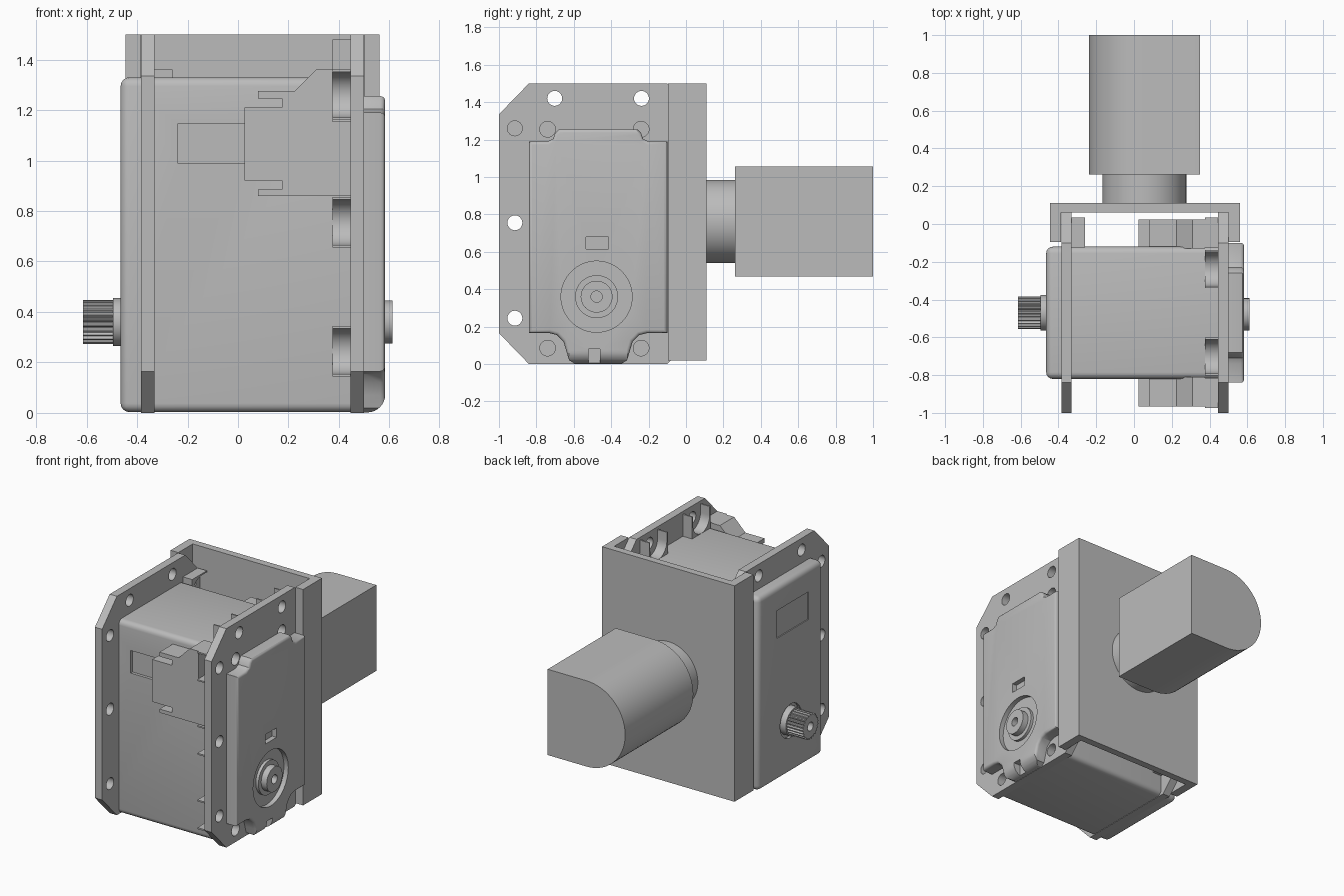
import bpy, bmesh, math

if "Cube" in bpy.data.objects:
    bpy.data.objects.remove(bpy.data.objects["Cube"], do_unlink=True)

GREY = (0.5, 0.5, 0.5, 1)
mat = bpy.data.materials.new("plain_grey")
mat.use_nodes = True
mat.diffuse_color = GREY
mat.node_tree.nodes["Principled BSDF"].inputs["Base Color"].default_value = GREY

MID = -0.47            # middle of the gearbox in y
SHAFT = (MID, 0.36)    # output shaft in y, z


def flip(y):
    return 2 * MID - y


def circle(cy, cz, r, n=40):
    return [(cy + r * math.cos(2 * math.pi * i / n), cz + r * math.sin(2 * math.pi * i / n)) for i in range(n)]


def rect(a0, b0, a1, b1):
    return [(a0, b0), (a1, b0), (a1, b1), (a0, b1)]


def prism(name, axis, lo, hi, *outlines):
    """Extrude one or more outlines along an axis from lo to hi."""
    place = {"x": lambda a, b, t: (t, a, b), "y": lambda a, b, t: (a, t, b), "z": lambda a, b, t: (a, b, t)}[axis]
    bm = bmesh.new()
    for pts in outlines:
        ends = [[bm.verts.new(place(a, b, t)) for a, b in pts] for t in (lo, hi)]
        bm.faces.new(ends[0])
        bm.faces.new(ends[1][::-1])
        for i in range(len(pts)):
            j = (i + 1) % len(pts)
            bm.faces.new((ends[0][j], ends[0][i], ends[1][i], ends[1][j]))
    bmesh.ops.recalc_face_normals(bm, faces=bm.faces)
    mesh = bpy.data.meshes.new(name)
    bm.to_mesh(mesh)
    bm.free()
    mesh.materials.append(mat)
    obj = bpy.data.objects.new(name, mesh)
    bpy.context.collection.objects.link(obj)
    return obj


def apply(obj, mod):
    bpy.context.view_layer.objects.active = obj
    bpy.ops.object.modifier_apply(modifier=mod.name)


def cut(obj, cutter):
    mod = obj.modifiers.new("cut", "BOOLEAN")
    mod.operation = "DIFFERENCE"
    mod.solver = "EXACT"
    mod.object = cutter
    apply(obj, mod)
    bpy.data.objects.remove(cutter, do_unlink=True)


def round_edges(obj, width, keep):
    """Bevel sharp edges whose two ends both pass the keep rule or not."""
    bm = bmesh.new()
    bm.from_mesh(obj.data)
    edges = [e for e in bm.edges if e.calc_face_angle(0) > 0.9 and keep(e)]
    bmesh.ops.bevel(bm, geom=edges, offset=width, segments=4, profile=0.5, affect="EDGES", clamp_overlap=True)
    bm.to_mesh(obj.data)
    bm.free()


# Gear housing, rounded except where it meets the right plate
body = prism("housing", "x", -0.465, 0.445, rect(-0.82, 0.003, -0.12, 1.33))
round_edges(body, 0.035, lambda e: not all(v.co.x > 0.4 for v in e.verts))
for y in (-0.82, -0.12):
    cut(body, prism("panel_cutter", "y", y - 0.02, y + 0.02, rect(-0.24, 0.99, 0.03, 1.145)))
cut(body, prism("label_cutter", "x", -0.48, -0.458, rect(-0.66, 0.98, -0.32, 1.17)))
cut(body, prism("seat_cutter", "x", -0.48, -0.445, circle(*SHAFT, 0.115)))

# Two octagonal side plates with mounting holes
half = [(MID, 0), (-0.84, 0), (-1, 0.165), (-1, 1.335), (-0.84, 1.5), (MID, 1.5)]
outline = half + [(flip(y), z) for y, z in half[::-1][1:-1]]
outline = outline[1:5] + [p for p in outline[6:]]
HOLE_Z = (0.245, 0.755, 1.26)
TOP_Y = (MID - 0.232, MID + 0.232)
holes = [circle(y, z, 0.04, 24) for z in HOLE_Z for y in (-0.915, flip(-0.915))]
holes += [circle(y, 1.42, 0.04, 24) for y in TOP_Y]
screws = [circle(y, z, 0.042, 24) for y in (-0.74, -0.24) for z in (0.085, 1.255)]
left_plate = prism("left_side_plate", "x", -0.385, -0.33, outline)
cut(left_plate, prism("hole_cutter", "x", -0.5, -0.2, *holes))
right_plate = prism("right_side_plate", "x", 0.445, 0.5, outline)
cut(right_plate, prism("hole_cutter", "x", 0.4, 0.6, *holes, *screws))

# Rounded pockets between ribs, one behind each mounting hole
arc = [(0.09 * math.cos(math.pi * i / 16), -0.09 * math.sin(math.pi * i / 16)) for i in range(17)]
pocket = [(-0.1, -0.1), (0.1, -0.1), (0.1, 0.06), (0.09, 0.06)] + arc + [(-0.09, 0.06), (-0.1, 0.06)]


def front_rib(z):
    return [(-0.915 - v, z + u) for u, v in pocket]


def back_rib(z):
    return [(flip(-0.915) + v, z + u) for u, v in pocket]


def top_rib(y):
    return [(y + u, 1.42 + v) for u, v in pocket]


prism("right_ribs", "x", 0.375, 0.447, *[f(z) for z in HOLE_Z for f in (front_rib, back_rib)],
      *[top_rib(y) for y in TOP_Y])
prism("left_back_ribs", "x", -0.332, -0.26, *[back_rib(z) for z in HOLE_Z])

# Stepped connector blocks on the front and back of the housing
step = [(0.375, 0.86), (0.08, 0.86), (0.08, 0.885), (0.175, 0.885), (0.175, 0.92), (0.025, 0.92),
        (0.025, 1.21), (0.175, 1.21), (0.175, 1.245), (0.08, 1.245), (0.08, 1.275), (0.225, 1.275),
        (0.31, 1.36), (0.375, 1.36), (0.375, 1.155), (0.446, 1.155), (0.446, 0.86)]
prism("front_connector", "y", -0.965, -0.81, step)
prism("back_connector", "y", flip(-0.81), flip(-0.965), step)

# Right cover with a tab at the top and a rounded foot at the bottom
side = [(MID, 0.002), (-0.595, 0.002), (-0.625, 0.02), (-0.64, 0.07), (-0.655, 0.12), (-0.69, 0.155),
        (-0.73, 0.165), (-0.84, 0.165), (-0.84, 1.19), (-0.74, 1.19), (-0.71, 1.205), (-0.7, 1.235),
        (-0.68, 1.255), (MID, 1.255)]
cover_outline = side[1:-1] + [(flip(y), z) for y, z in side[1:-1][::-1]]
cover = prism("right_cover", "x", 0.498, 0.583, cover_outline)
bm = bmesh.new()
bm.from_mesh(cover.data)
rim = [e for e in bm.edges if all(v.co.x > 0.55 for v in e.verts)]
bmesh.ops.bevel(bm, geom=rim, offset=0.018, segments=3, profile=0.5, affect="EDGES", clamp_overlap=True)
bm.to_mesh(cover.data)
bm.free()
foot = [(0.513 + 0.07 * math.sin(math.pi * i / 16), 0.072 - 0.07 * math.cos(math.pi * i / 16)) for i in range(9)]
cut(cover, prism("foot_cutter", "y", -0.9, 0, [(0.513, -0.02), *foot, (0.62, 0.072), (0.62, -0.02)]))
cut(cover, prism("ring_cutter", "x", 0.55, 0.7, circle(-0.478, 0.36, 0.19, 64)))
cut(cover, prism("window_cutter", "x", 0.55, 0.7, rect(-0.535, 0.615, -0.415, 0.68)))
cut(cover, prism("slot_cutter", "x", 0.53, 0.7, rect(-0.52, -0.05, -0.46, 0.08)))

# Idler hub on the right cover
prism("idler_flange", "x", 0.54, 0.57, circle(-0.478, 0.36, 0.115))
hub = prism("idler_hub", "x", 0.54, 0.612, circle(-0.478, 0.36, 0.085))
cut(hub, prism("bore_cutter", "x", 0.57, 0.7, circle(-0.478, 0.36, 0.03, 24)))

# Splined output shaft with its collar on the left
prism("shaft_collar", "x", -0.495, -0.44, circle(*SHAFT, 0.095))
TEETH = 25
spline = []
for i in range(TEETH * 4):
    r = 0.087 if i % 4 < 2 else 0.076
    a = 2 * math.pi * i / (TEETH * 4)
    spline.append((SHAFT[0] + r * math.cos(a), SHAFT[1] + r * math.sin(a)))
shaft = prism("splined_shaft", "x", -0.615, -0.49, spline)
cut(shaft, prism("bore_cutter", "x", -0.7, -0.54, circle(*SHAFT, 0.03, 24)))

# Channel bracket wrapped around the back of both plates
prism("channel_bracket", "z", 0.02, 1.5,
      [(-0.445, -0.095), (-0.386, -0.095), (-0.386, 0.061), (0.501, 0.061), (0.501, -0.095),
       (0.56, -0.095), (0.56, 0.11), (-0.445, 0.11)])

# Rear neck and D-shaped motor block
CX, CZ, R = 0.055, 0.762, 0.294
prism("motor_neck", "y", 0.1, 0.3, circle(CX, CZ, 0.222, 64))
dome = [(CX - R * math.sin(math.pi * i / 32), CZ + R * math.cos(math.pi * i / 32)) for i in range(33)]
prism("motor_block", "y", 0.262, 1.0, dome + [(CX + R, CZ - R), (CX + R, CZ + R)])

# Smooth the curved surfaces and keep the hard edges
bpy.ops.object.select_all(action="DESELECT")
for obj in bpy.context.collection.objects:
    if obj.type == "MESH":
        obj.select_set(True)
        bpy.context.view_layer.objects.active = obj
bpy.ops.object.shade_smooth_by_angle(angle=math.radians(30))
